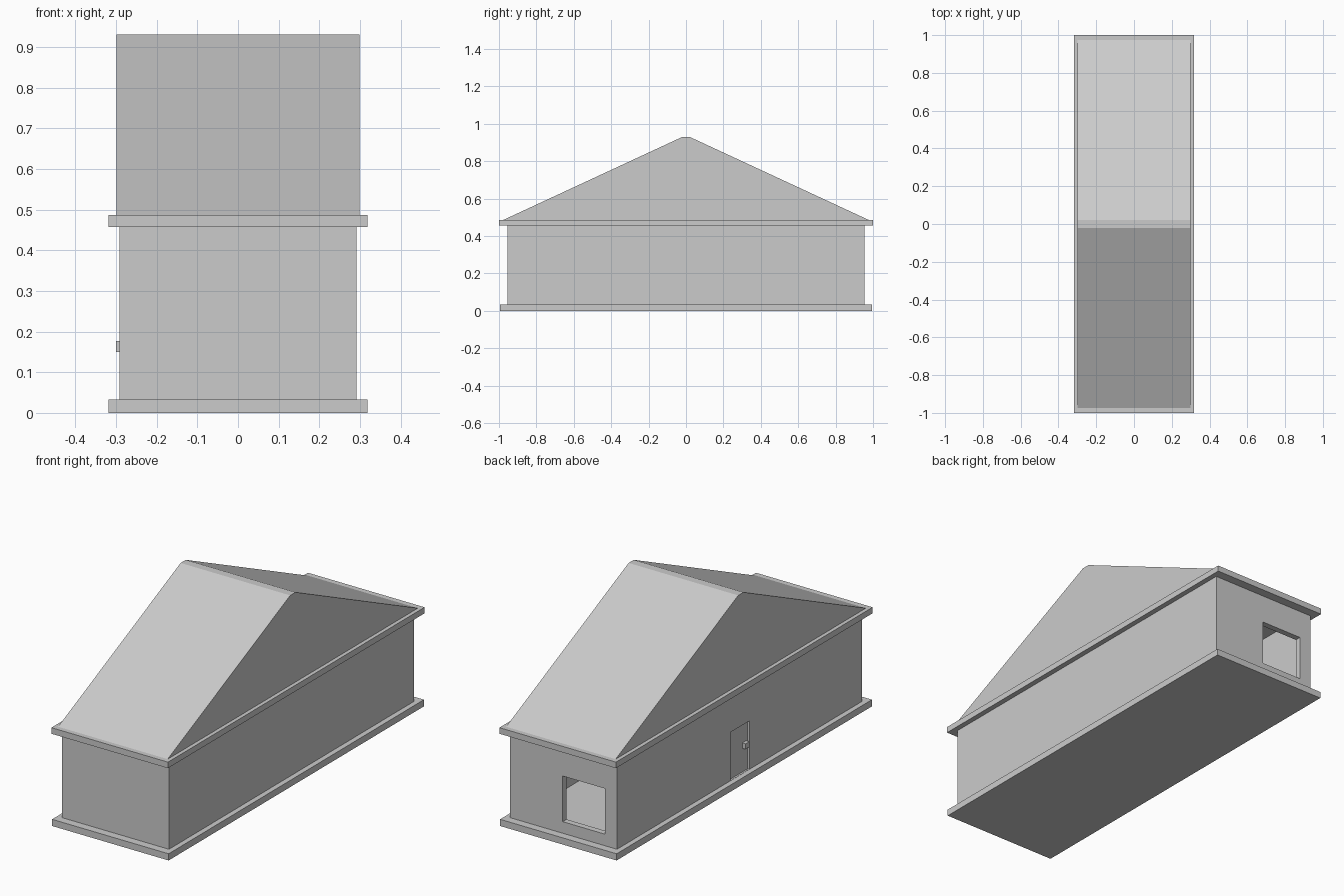
import bpy, bmesh

if "Cube" in bpy.data.objects:
    bpy.data.objects.remove(bpy.data.objects["Cube"])


def box(name, x, y, z):
    """Box from (min, max) ranges on each axis."""
    bm = bmesh.new()
    bmesh.ops.create_cube(bm, size=1)
    for v in bm.verts:
        v.co = [r[0] if c < 0 else r[1] for c, r in zip(v.co, (x, y, z))]
    return finish(name, bm)


def finish(name, bm):
    bmesh.ops.recalc_face_normals(bm, faces=bm.faces)
    mesh = bpy.data.meshes.new(name)
    bm.to_mesh(mesh)
    bm.free()
    ob = bpy.data.objects.new(name, mesh)
    bpy.context.collection.objects.link(ob)
    return ob


def cut(target, cutter):
    mod = target.modifiers.new(cutter.name, 'BOOLEAN')
    mod.operation = 'DIFFERENCE'
    mod.solver = 'EXACT'
    mod.object = cutter
    cutter.hide_render = True
    cutter.hide_viewport = True


# Base and eave slabs
box("base_slab", (-0.318, 0.318), (-0.995, 0.995), (0, 0.033))
box("eave_slab", (-0.318, 0.318), (-1, 1), (0.457, 0.487))

# Hollow walls with a back window opening and a shallow door recess on the left
walls = box("walls", (-0.292, 0.292), (-0.955, 0.955), (0.033, 0.457))
cut(walls, box("room_cutter", (-0.262, 0.262), (-0.925, 0.925), (0.0, 0.5)))
cut(walls, box("window_cutter", (-0.226, 0.004), (0.9, 1.0), (0.09, 0.315)))
cut(walls, box("door_cutter", (-0.35, -0.283), (-0.076, 0.07), (0.034, 0.272)))

# Door handle
box("door_handle", (-0.30, -0.28), (-0.065, -0.035), (0.15, 0.177))

# Gabled roof with a narrow flat ridge, extruded along x
bm = bmesh.new()
profile = [(-0.975, 0.487), (0.975, 0.487), (0.02, 0.93), (-0.02, 0.93)]
face = bm.faces.new([bm.verts.new((-0.299, y, z)) for y, z in profile])
ext = bmesh.ops.extrude_face_region(bm, geom=[face])
side = [g for g in ext["geom"] if isinstance(g, bmesh.types.BMVert)]
bmesh.ops.translate(bm, verts=side, vec=(0.598, 0, 0))
finish("roof", bm)
